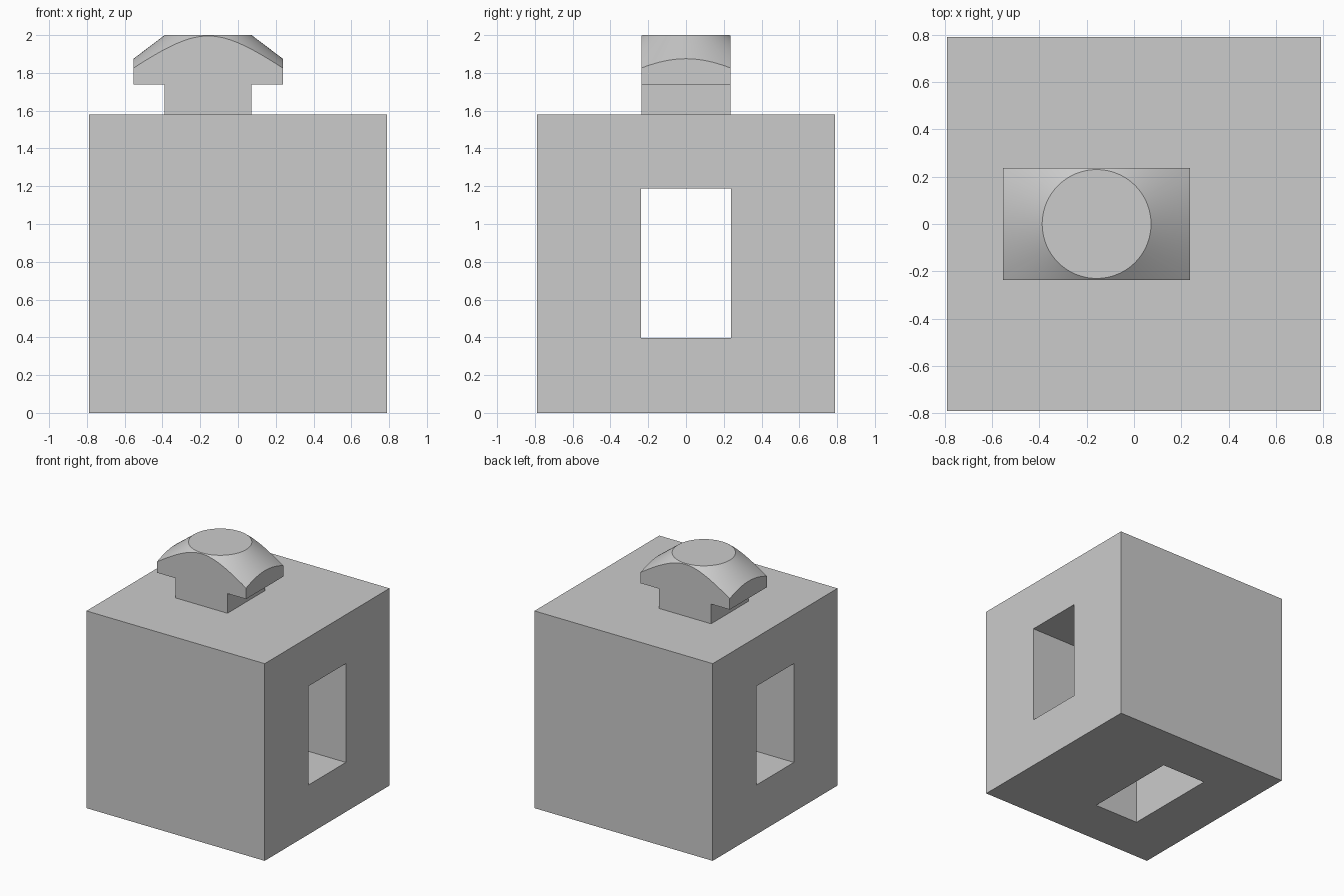
import bpy
import bmesh

old = bpy.data.objects.get("Cube")
if old:
    bpy.data.objects.remove(old, do_unlink=True)

HALF = 0.79           # half the block's width
TOP = 2 * HALF        # height of the block
KNOB_X = -0.158       # shared centre of the knob and the bottom slot
KNOB_Y = 0.236        # half the knob's depth

grey = bpy.data.materials.new("grey")
grey.use_nodes = True
colour = (0.6, 0.6, 0.6, 1)
grey.diffuse_color = colour
grey.node_tree.nodes["Principled BSDF"].inputs["Base Color"].default_value = colour


def add_object(name, bm):
    bmesh.ops.recalc_face_normals(bm, faces=bm.faces)
    mesh = bpy.data.meshes.new(name)
    bm.to_mesh(mesh)
    bm.free()
    mesh.materials.append(grey)
    obj = bpy.data.objects.new(name, mesh)
    bpy.context.collection.objects.link(obj)
    return obj


def box(name, low, high):
    bm = bmesh.new()
    bmesh.ops.create_cube(bm, size=1)
    for v in bm.verts:
        v.co = [h if c > 0 else l for c, l, h in zip(v.co, low, high)]
    return add_object(name, bm)


def prism(name, profile, y_half):
    """Extrude an x-z outline along y."""
    bm = bmesh.new()
    face = bm.faces.new([bm.verts.new((x, -y_half, z)) for x, z in profile])
    grown = bmesh.ops.extrude_face_region(bm, geom=[face])["geom"]
    for v in grown:
        if isinstance(v, bmesh.types.BMVert):
            v.co.y = y_half
    return add_object(name, bm)


def combine(target, tool, operation):
    """Apply a boolean and remove its helper."""
    mod = target.modifiers.new(operation.lower(), "BOOLEAN")
    mod.operation = operation
    mod.solver = "EXACT"
    mod.object = tool
    bpy.ops.object.select_all(action="DESELECT")
    bpy.context.view_layer.objects.active = target
    target.select_set(True)
    bpy.ops.object.modifier_apply(modifier=mod.name)
    bpy.data.objects.remove(tool, do_unlink=True)


# Block with a window running side to side and a slot in its underside
block = box("block", (-HALF, -HALF, 0), (HALF, HALF, TOP))
window = box("window_cutter", (-1, -0.238, 0.396), (1, 0.238, 1.188))
combine(block, window, "DIFFERENCE")
slot = box("slot_cutter", (KNOB_X - 0.198, -0.395, -0.1), (KNOB_X + 0.198, 0.395, 0.4))
combine(block, slot, "DIFFERENCE")

# T-shaped knob, its head trimmed by a cone with a flat top
right_side = [(0.23, TOP), (0.23, 1.738), (0.395, 1.738), (0.395, 2)]
outline = [(KNOB_X + x, z) for x, z in right_side]
outline += [(KNOB_X - x, z) for x, z in reversed(right_side)]
knob = prism("knob", outline, KNOB_Y)

bm = bmesh.new()
bmesh.ops.create_cone(bm, cap_ends=True, segments=128, radius1=0.89, radius2=0.23, depth=0.5)
bmesh.ops.translate(bm, verts=bm.verts, vec=(KNOB_X, 0, 1.75))
combine(knob, add_object("cone_trimmer", bm), "INTERSECT")

# Smooth the conical surface, keep the other edges sharp
knob.select_set(True)
bpy.ops.object.shade_smooth_by_angle(angle=0.35)
